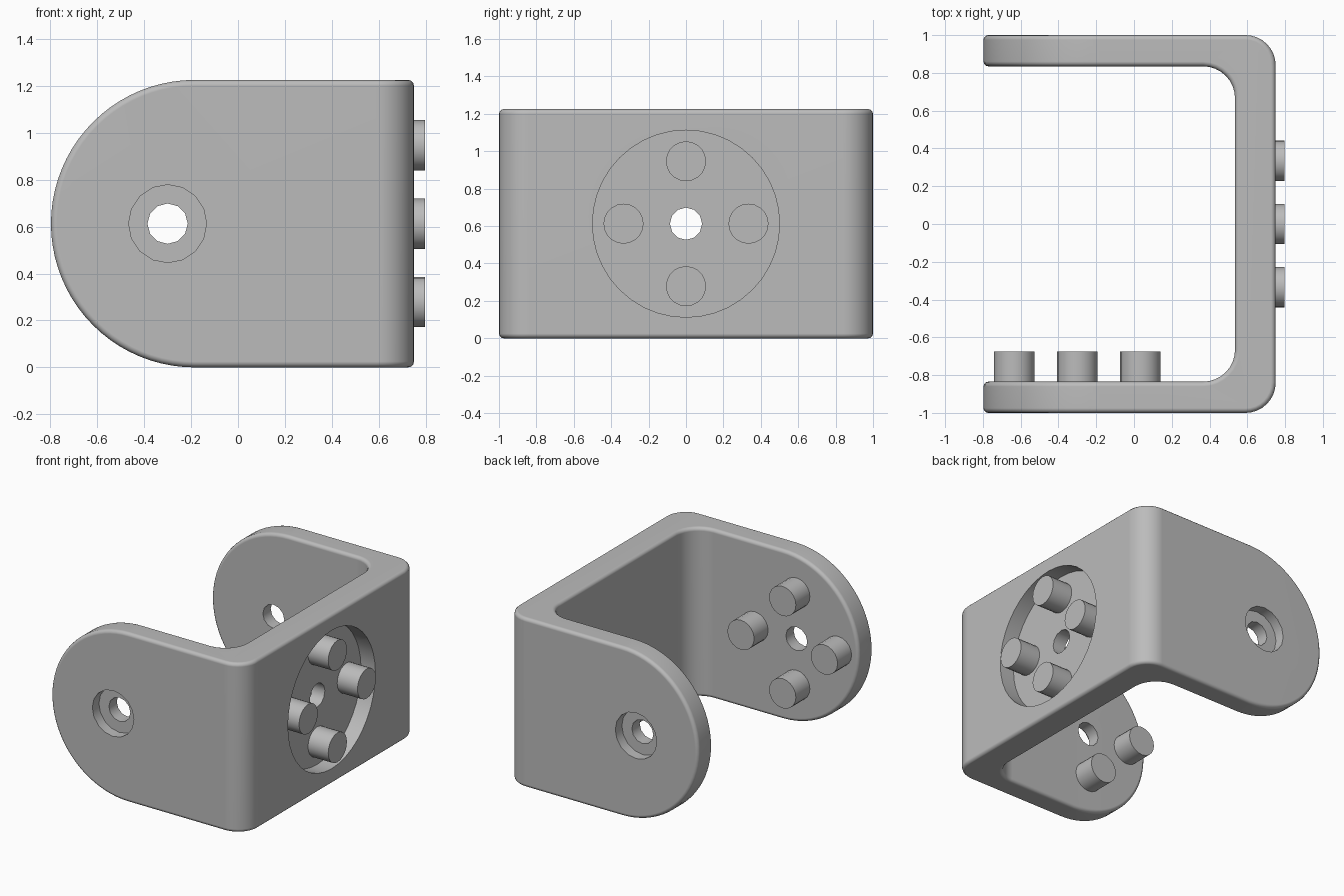
import bpy, bmesh
from math import sin, cos, pi, radians
from mathutils import Matrix, Vector

cube = bpy.data.objects.get("Cube")
if cube:
    bpy.data.objects.remove(cube, do_unlink=True)

HEIGHT = 1.225
MID = HEIGHT / 2
PIVOT_X = -0.30      # axis of the arm holes
RING = 0.334         # distance of pegs from the hole axis

grey = bpy.data.materials.new("plain_grey")
grey.use_nodes = True
grey.diffuse_color = (0.5, 0.5, 0.5, 1)
grey.node_tree.nodes["Principled BSDF"].inputs["Base Color"].default_value = (0.5, 0.5, 0.5, 1)


def finish(name, bm):
    bmesh.ops.recalc_face_normals(bm, faces=bm.faces)
    mesh = bpy.data.meshes.new(name)
    bm.to_mesh(mesh)
    bm.free()
    obj = bpy.data.objects.new(name, mesh)
    bpy.context.collection.objects.link(obj)
    mesh.materials.append(grey)
    return obj


def prism(name, points, direction):
    """Extrude a closed outline along a direction."""
    bm = bmesh.new()
    face = bm.faces.new([bm.verts.new(p) for p in points])
    new = bmesh.ops.extrude_face_region(bm, geom=[face])["geom"]
    verts = [v for v in new if isinstance(v, bmesh.types.BMVert)]
    bmesh.ops.translate(bm, verts=verts, vec=direction)
    return finish(name, bm)


def cylinder(name, start, end, radius, sides):
    """Cylinder between two points."""
    a, b = Vector(start), Vector(end)
    axis = b - a
    turn = axis.to_track_quat('Z', 'Y').to_matrix().to_4x4()
    bm = bmesh.new()
    bmesh.ops.create_cone(bm, cap_ends=True, segments=sides, radius1=radius, radius2=radius,
                          depth=axis.length, matrix=Matrix.Translation((a + b) / 2) @ turn)
    return finish(name, bm)


def arc(cx, cy, r, start, end, steps):
    angles = [radians(start + (end - start) * i / steps) for i in range(steps + 1)]
    return [(cx + r * cos(t), cy + r * sin(t)) for t in angles]


def activate(obj):
    bpy.ops.object.select_all(action='DESELECT')
    obj.select_set(True)
    bpy.context.view_layer.objects.active = obj


def boolean(obj, cutter, operation):
    mod = obj.modifiers.new("cut", 'BOOLEAN')
    mod.object, mod.operation, mod.solver = cutter, operation, 'EXACT'
    activate(obj)
    bpy.ops.object.modifier_apply(modifier=mod.name)
    bpy.data.objects.remove(cutter, do_unlink=True)


def smooth(obj):
    activate(obj)
    bpy.ops.object.shade_smooth_by_angle(angle=radians(35))


# U-shaped bracket with filleted corners, seen from above
u_outline = ([(-1.2, -1)] + arc(0.59, -0.84, 0.16, -90, 0, 8)
             + arc(0.59, 0.84, 0.16, 0, 90, 8) + [(-1.2, 1), (-1.2, 0.835)]
             + arc(0.365, 0.665, 0.17, 90, 0, 8)
             + arc(0.365, -0.665, 0.17, 0, -90, 8) + [(-1.2, -0.835)])
bracket = prism("bracket", [(x, y, -0.2) for x, y in u_outline], (0, 0, HEIGHT + 0.4))

# Round the arm ends with a side profile, then soften all edges
side = [(1, 0), (1, HEIGHT)] + arc(-0.797 + MID, MID, MID, 90, 270, 40)
boolean(bracket, prism("side_profile", [(x, -1.2, z) for x, z in side], (0, 2.4, 0)), 'INTERSECT')
bevel = bracket.modifiers.new("soft_edges", 'BEVEL')
bevel.width, bevel.segments, bevel.limit_method = 0.025, 3, 'ANGLE'
bevel.angle_limit = radians(40)
activate(bracket)
bpy.ops.object.modifier_apply(modifier=bevel.name)

# Arm holes with outer counterbores
for s in (-1, 1):
    boolean(bracket, cylinder("arm_hole", (PIVOT_X, s * 0.7, MID), (PIVOT_X, s * 1.1, MID),
                              0.086, 12), 'DIFFERENCE')
    boolean(bracket, cylinder("counterbore", (PIVOT_X, s * 0.925, MID), (PIVOT_X, s * 1.1, MID),
                              0.166, 16), 'DIFFERENCE')

# Round recess and centre hole in the end plate
boolean(bracket, cylinder("plate_hole", (0.4, 0, MID), (0.9, 0, MID), 0.086, 12), 'DIFFERENCE')
boolean(bracket, cylinder("recess", (0.635, 0, MID), (0.9, 0, MID), 0.5, 40), 'DIFFERENCE')
smooth(bracket)
bracket.modifiers.new("even_shading", 'WEIGHTED_NORMAL').keep_sharp = True

# Four pegs on the plate and four inside the front arm
for i in range(4):
    a, b = RING * cos(i * pi / 2), RING * sin(i * pi / 2)
    smooth(cylinder(f"plate_peg_{i + 1}", (0.625, a, MID + b), (0.797, a, MID + b), 0.107, 20))
    x = PIVOT_X + a
    smooth(cylinder(f"arm_peg_{i + 1}", (x, -0.845, MID + b), (x, -0.675, MID + b), 0.107, 20))
